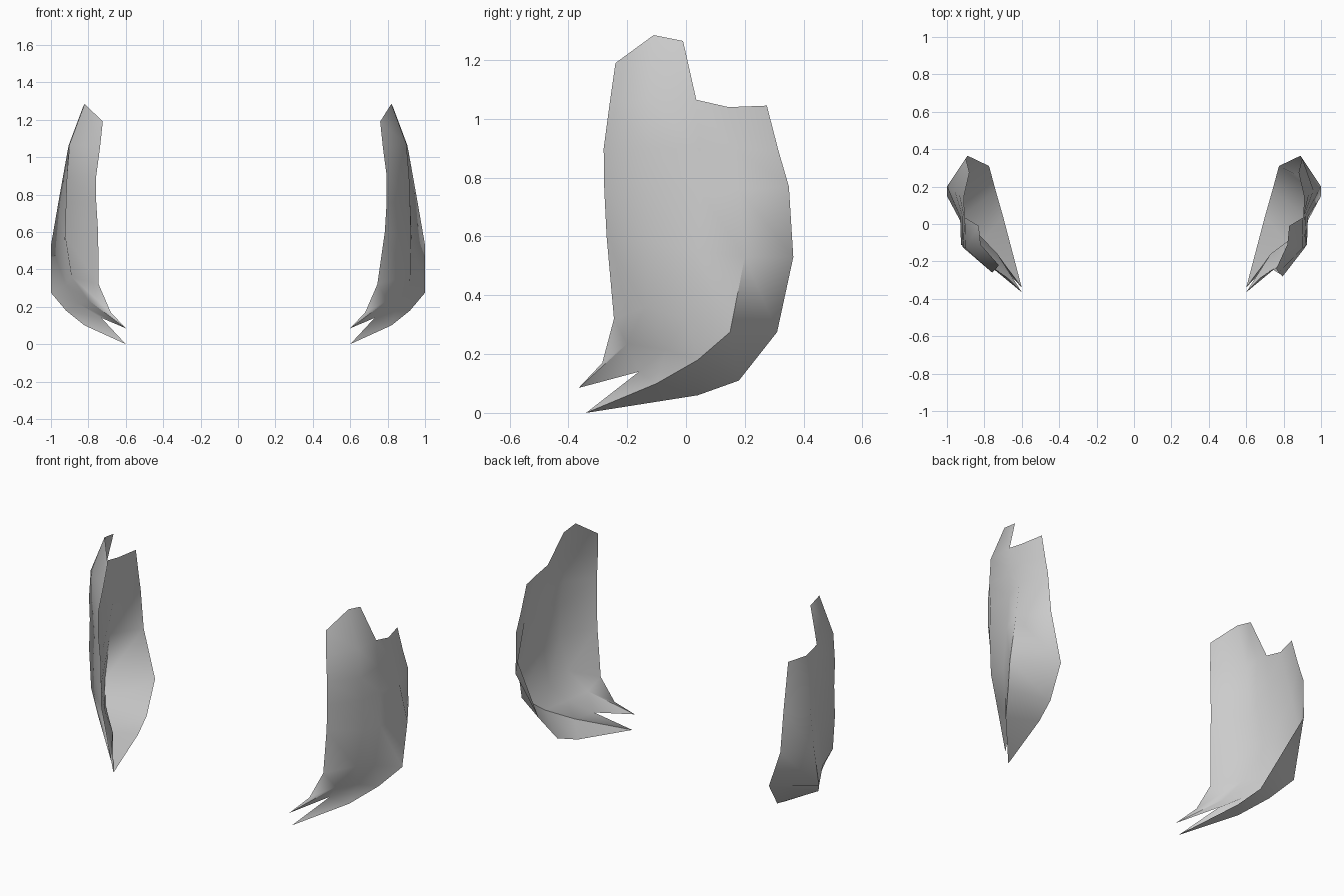
import bpy, bmesh

if "Cube" in bpy.data.objects:
    bpy.data.objects.remove(bpy.data.objects["Cube"])

# Guide strands running from top to tip (x, y, z), front to back
FRONT_TIP = (.60, -.365, .085)
BACK_TIP = (.60, -.34, .0)
front_edge = [(.76, -.24, 1.19), (.775, -.26, 1.05), (.795, -.28, .90), (.795, -.278, .76),
              (.785, -.27, .60), (.745, -.245, .32), (.68, -.285, .17), FRONT_TIP]
front_ridge = [(.82, -.11, 1.285), (.90, -.13, 1.07), (.915, -.125, .90), (.92, -.11, .76),
               (.925, -.11, .58), (.89, -.14, .36), (.80, -.20, .235), FRONT_TIP]
valley = [(.83, -.01, 1.265), (.905, .035, 1.065), (.91, .045, .90), (.92, .05, .75),
          (.93, .04, .55), (.92, 0, .32), (.85, -.07, .215), (.73, -.16, .14)]
back_ridge = [(.91, .145, 1.04), (.935, .16, .90), (.96, .18, .76), (1.0, .20, .53),
              (1.0, .15, .275), (.92, .04, .18), (.82, -.10, .10), BACK_TIP]
back_edge = [(.88, .275, 1.045), (.89, .315, .89), (.90, .35, .77), (.89, .365, .53),
             (.775, .31, .275), (.74, .18, .11), (.70, .04, .06), BACK_TIP]


def build_lock(name, side):
    bm = bmesh.new()
    cache = {}

    def vert(p):
        if p not in cache:
            cache[p] = bm.verts.new((p[0] * side, p[1], p[2]))
        return cache[p]

    def strip(a, b):
        # Loft between two strands, collapsing to a triangle at a shared tip
        for i in range(min(len(a), len(b)) - 1):
            ring = list(dict.fromkeys((a[i], b[i], b[i + 1], a[i + 1])))
            if side < 0:
                ring.reverse()
            bm.faces.new([vert(p) for p in ring])

    edge = list(front_edge)
    if side < 0:
        # The left lock's front edge curls slightly further inward
        edge = [(x - .037, y + .02, z) if z > .5 else (x, y, z) for x, y, z in edge]
    strip(edge, front_ridge)
    strip(front_ridge, valley)
    strip(valley[1:] + [BACK_TIP], back_ridge)
    strip(back_ridge, back_edge)

    mesh = bpy.data.meshes.new(name)
    bm.to_mesh(mesh)
    bm.free()
    obj = bpy.data.objects.new(name, mesh)
    bpy.context.collection.objects.link(obj)
    bpy.ops.object.select_all(action='DESELECT')
    obj.select_set(True)
    bpy.context.view_layer.objects.active = obj
    bpy.ops.object.shade_smooth_by_angle(angle=1.0)


# Mirrored pair of side hair locks
build_lock("right_hair_lock", 1)
build_lock("left_hair_lock", -1)
